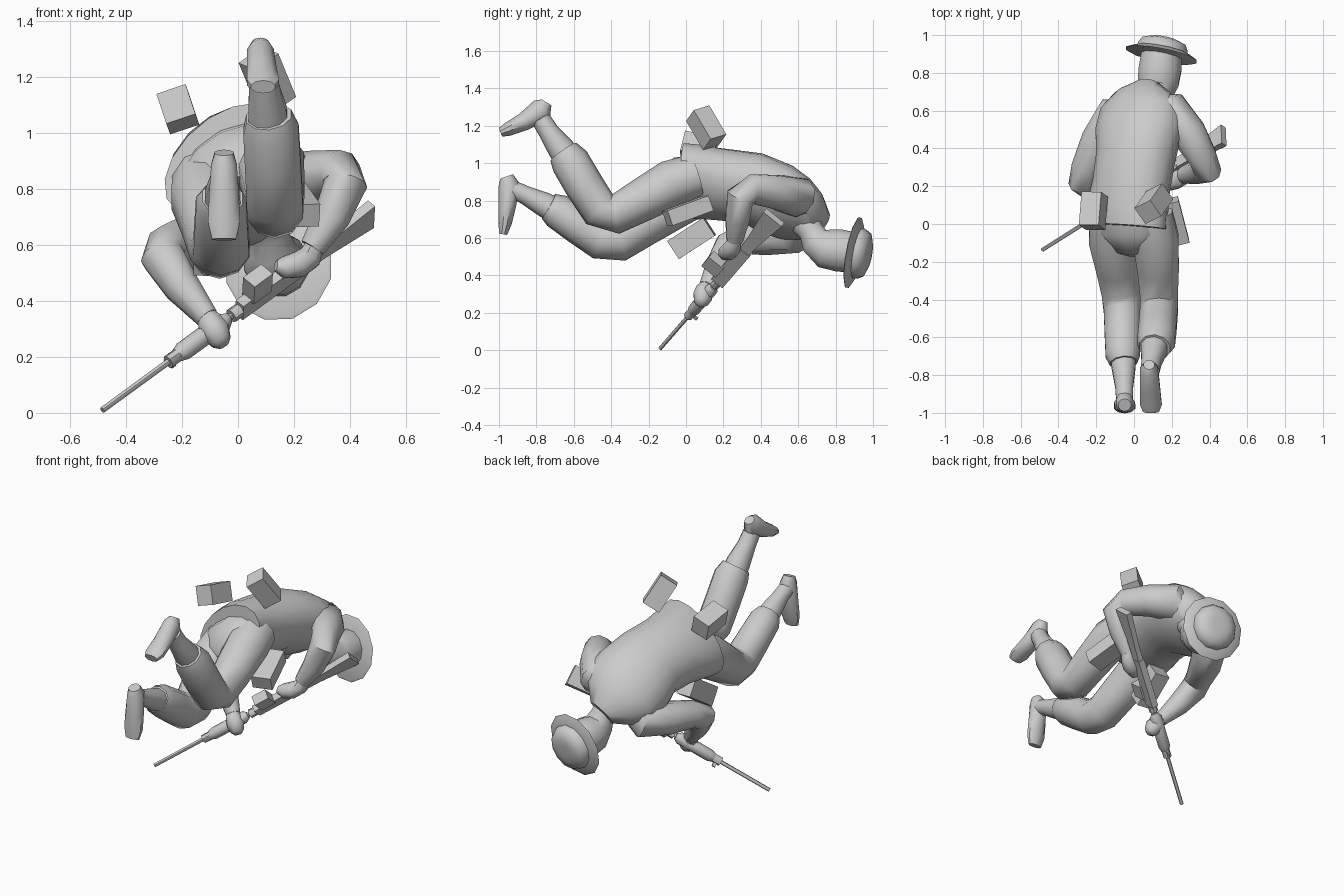
import bpy, bmesh, math
from mathutils import Vector, Matrix

grey = bpy.data.materials.new("plain grey")
grey.diffuse_color = (0.6, 0.6, 0.6, 1)


def finish(name, bm, smooth=True):
    bmesh.ops.recalc_face_normals(bm, faces=bm.faces)
    me = bpy.data.meshes.new(name)
    bm.to_mesh(me)
    bm.free()
    ob = bpy.data.objects.new(name, me)
    bpy.context.collection.objects.link(ob)
    me.materials.append(grey)
    if smooth:
        bpy.ops.object.select_all(action='DESELECT')
        ob.select_set(True)
        bpy.context.view_layer.objects.active = ob
        bpy.ops.object.shade_smooth_by_angle(angle=math.radians(45))
    return ob


def loft(name, rings, side=(1, 0, 0), sides=10, tangent=None):
    """rings: (x, y, z, half width along side, half depth[, roll in degrees])"""
    bm = bmesh.new()
    pts = [Vector(r[:3]) for r in rings]
    loops = []
    for i, r in enumerate(rings):
        t = Vector(tangent) if tangent else pts[min(i + 1, len(pts) - 1)] - pts[max(i - 1, 0)]
        t.normalize()
        w = Vector(side)
        if len(r) > 5:
            w = Vector((math.cos(math.radians(r[5])), 0, math.sin(math.radians(r[5]))))
        w = (w - t * w.dot(t)).normalized()
        d = t.cross(w)
        angles = [2 * math.pi * (k + 0.5) / sides for k in range(sides)]
        loops.append([bm.verts.new(pts[i] + w * (math.cos(a) * r[3]) + d * (math.sin(a) * r[4]))
                      for a in angles])
    for a, b in zip(loops, loops[1:]):
        for k in range(sides):
            n = (k + 1) % sides
            bm.faces.new((a[k], a[n], b[n], b[k]))
    bm.faces.new(loops[0][::-1])
    bm.faces.new(loops[-1])
    return finish(name, bm)


def limb(name, rings, side=(1, 0, 0), sides=10):
    return loft(name, [(*r, r[3]) for r in rings], side, sides)


def box(name, centre, axis, up, size):
    """size: length along axis, height along up, thickness"""
    a = Vector(axis).normalized()
    u = Vector(up)
    u = (u - a * u.dot(a)).normalized()
    m = Matrix((a, u, a.cross(u))).transposed().to_4x4()
    m.translation = Vector(centre)
    bm = bmesh.new()
    bmesh.ops.create_cube(bm, size=1, matrix=m @ Matrix.Diagonal((*size, 1)))
    return finish(name, bm, False)


# jacket, rolled towards the left
loft("jacket", [
    (-0.045, -0.015, 0.905, 0.255, 0.155, 40), (-0.038, 0.06, 0.90, 0.245, 0.17, 38),
    (-0.015, 0.2, 0.885, 0.222, 0.178, 36), (0.01, 0.36, 0.865, 0.225, 0.18, 34),
    (0.025, 0.49, 0.805, 0.25, 0.18, 32), (0.04, 0.59, 0.755, 0.245, 0.155, 32),
    (0.06, 0.66, 0.715, 0.185, 0.125, 32), (0.085, 0.715, 0.67, 0.09, 0.08, 32)], sides=16)
# seat of the trousers
loft("trouser_seat", [
    (-0.03, 0.08, 0.88, 0.21, 0.135, 37), (-0.03, -0.03, 0.87, 0.21, 0.135, 37),
    (-0.01, -0.10, 0.83, 0.15, 0.10, 37), (0, -0.13, 0.80, 0.08, 0.06, 37)], sides=12)

# legs
limb("right_trouser_leg", [
    (0.09, 0.05, 0.93, 0.12), (0.115, -0.08, 0.89, 0.128), (0.128, -0.24, 0.80, 0.115),
    (0.132, -0.38, 0.725, 0.105), (0.132, -0.46, 0.75, 0.105), (0.125, -0.55, 0.89, 0.105),
    (0.118, -0.62, 1.01, 0.104), (0.11, -0.655, 1.06, 0.085)])
limb("left_trouser_leg", [
    (-0.12, 0.05, 0.83, 0.12), (-0.115, -0.08, 0.77, 0.13), (-0.085, -0.24, 0.665, 0.118),
    (-0.065, -0.36, 0.585, 0.112), (-0.06, -0.46, 0.59, 0.105), (-0.06, -0.58, 0.67, 0.10),
    (-0.06, -0.69, 0.745, 0.095), (-0.055, -0.735, 0.77, 0.075)])
# boots: shaft and foot
limb("right_boot_shaft", [
    (0.11, -0.6, 0.98, 0.075), (0.105, -0.67, 1.08, 0.072), (0.092, -0.735, 1.17, 0.055),
    (0.085, -0.775, 1.235, 0.052)])
loft("right_boot_foot", [
    (0.08, -0.745, 1.325, 0.03, 0.03), (0.08, -0.77, 1.285, 0.05, 0.065),
    (0.085, -0.87, 1.22, 0.056, 0.048), (0.09, -0.955, 1.18, 0.06, 0.036),
    (0.09, -0.992, 1.165, 0.045, 0.025)])
limb("left_boot_shaft", [
    (-0.055, -0.68, 0.735, 0.07), (-0.055, -0.76, 0.78, 0.066), (-0.052, -0.86, 0.83, 0.05),
    (-0.05, -0.925, 0.86, 0.047)])
loft("left_boot_foot", [
    (-0.05, -0.958, 0.93, 0.035, 0.035), (-0.05, -0.945, 0.89, 0.048, 0.056),
    (-0.05, -0.955, 0.78, 0.056, 0.048), (-0.05, -0.967, 0.68, 0.06, 0.036),
    (-0.05, -0.978, 0.62, 0.045, 0.022)])

# arms
limb("right_sleeve", [
    (0.10, 0.60, 0.78, 0.08), (0.19, 0.595, 0.82, 0.112), (0.29, 0.48, 0.845, 0.095),
    (0.365, 0.35, 0.86, 0.08), (0.385, 0.29, 0.82, 0.078), (0.335, 0.275, 0.70, 0.066),
    (0.265, 0.26, 0.59, 0.046)], side=(0.5, 0.8, 0.1))
limb("left_sleeve", [
    (-0.02, 0.585, 0.68, 0.07), (-0.10, 0.575, 0.625, 0.11), (-0.185, 0.44, 0.605, 0.098),
    (-0.255, 0.29, 0.59, 0.08), (-0.27, 0.23, 0.56, 0.08), (-0.20, 0.17, 0.45, 0.066),
    (-0.11, 0.11, 0.34, 0.042)], side=(0.5, 0.2, -0.6))
# hands
limb("right_hand", [
    (0.275, 0.265, 0.60, 0.035), (0.255, 0.25, 0.555, 0.046), (0.215, 0.23, 0.53, 0.05),
    (0.165, 0.21, 0.52, 0.042), (0.135, 0.2, 0.525, 0.02)], side=(0, 1, 0), sides=8)
limb("left_hand", [
    (-0.115, 0.115, 0.35, 0.035), (-0.10, 0.10, 0.325, 0.048), (-0.08, 0.09, 0.29, 0.055),
    (-0.06, 0.08, 0.255, 0.04), (-0.05, 0.075, 0.24, 0.02)], side=(0, 1, 0), sides=8)

# neck and head
limb("head", [
    (0.09, 0.62, 0.70, 0.085), (0.11, 0.67, 0.635, 0.07), (0.12, 0.69, 0.585, 0.085),
    (0.128, 0.75, 0.545, 0.112), (0.138, 0.82, 0.533, 0.117), (0.145, 0.9, 0.522, 0.11)],
    sides=12)
# hat: sloping brim and low dome
N = Vector((0.19, 0.96, -0.18)).normalized()
C = Vector((0.147, 0.905, 0.52))


def hat(name, prof):
    loft(name, [(*(C + N * h), r, r) for h, r in prof], sides=12, tangent=N)


hat("hat_brim", [(-0.016, 0.185), (-0.010, 0.197), (0.014, 0.15), (0.014, 0.10)])
hat("hat_crown", [(-0.01, 0.14), (0.03, 0.138), (0.062, 0.12), (0.078, 0.075), (0.081, 0.04)])

# rifle, laid out along its own axis
MUZZLE, BUTT = Vector((-0.485, -0.137, 0.01)), Vector((0.475, 0.47, 0.71))
AX = (BUTT - MUZZLE).normalized()
UP = Vector((0, -0.8, 0.6))
UP = (UP - AX * UP.dot(AX)).normalized()


def rod(name, parts, sides=8):
    loft(name, [(*MUZZLE.lerp(BUTT, t), w, h) for t, w, h in parts],
         side=AX.cross(UP), sides=sides, tangent=AX)


rod("rifle_barrel", [(0, 0.011, 0.011), (0.5, 0.012, 0.012)])
rod("rifle_sight_block", [(0.245, 0.024, 0.026), (0.285, 0.024, 0.026)])
rod("rifle_handguard", [(0.28, 0.026, 0.026), (0.3, 0.035, 0.035), (0.45, 0.036, 0.036),
                        (0.47, 0.02, 0.02)])
rod("rifle_barrel_nut", [(0.48, 0.026, 0.026), (0.51, 0.026, 0.026)])
rod("rifle_receiver", [(0.51, 0.028, 0.055), (0.75, 0.028, 0.055)], 4)
rod("rifle_stock", [(0.75, 0.024, 0.045), (0.82, 0.022, 0.05), (1.0, 0.026, 0.088)], 4)


def on_rifle(name, t, off, size):
    box(name, MUZZLE.lerp(BUTT, t) + UP * off, AX, UP, size)


on_rifle("rifle_magazine", 0.575, 0.075, (0.09, 0.10, 0.06))
on_rifle("rifle_grip", 0.70, 0.05, (0.04, 0.08, 0.03))
on_rifle("rifle_front_sight", 0.265, -0.03, (0.02, 0.035, 0.01))

# pouches
box("left_back_pouch", (-0.215, 0.07, 1.085), (0.08, 1, -0.22), (-0.32, 0, 0.95), (0.18, 0.115, 0.11))
box("right_back_pouch", (0.105, 0.108, 1.19), (0.07, 0.10, -0.17), (-0.5, 0.6, 0.3), (0.19, 0.105, 0.11))
box("right_hip_pouch", (0.205, 0.01, 0.745), (-0.06, 0.23, 0.085), (0.05, -0.3, 0.9), (0.24, 0.085, 0.12))
box("left_front_pouch", (-0.10, 0.03, 0.60), (0.02, 0.2, 0.13), (0, -0.5, 0.8), (0.23, 0.115, 0.10))
